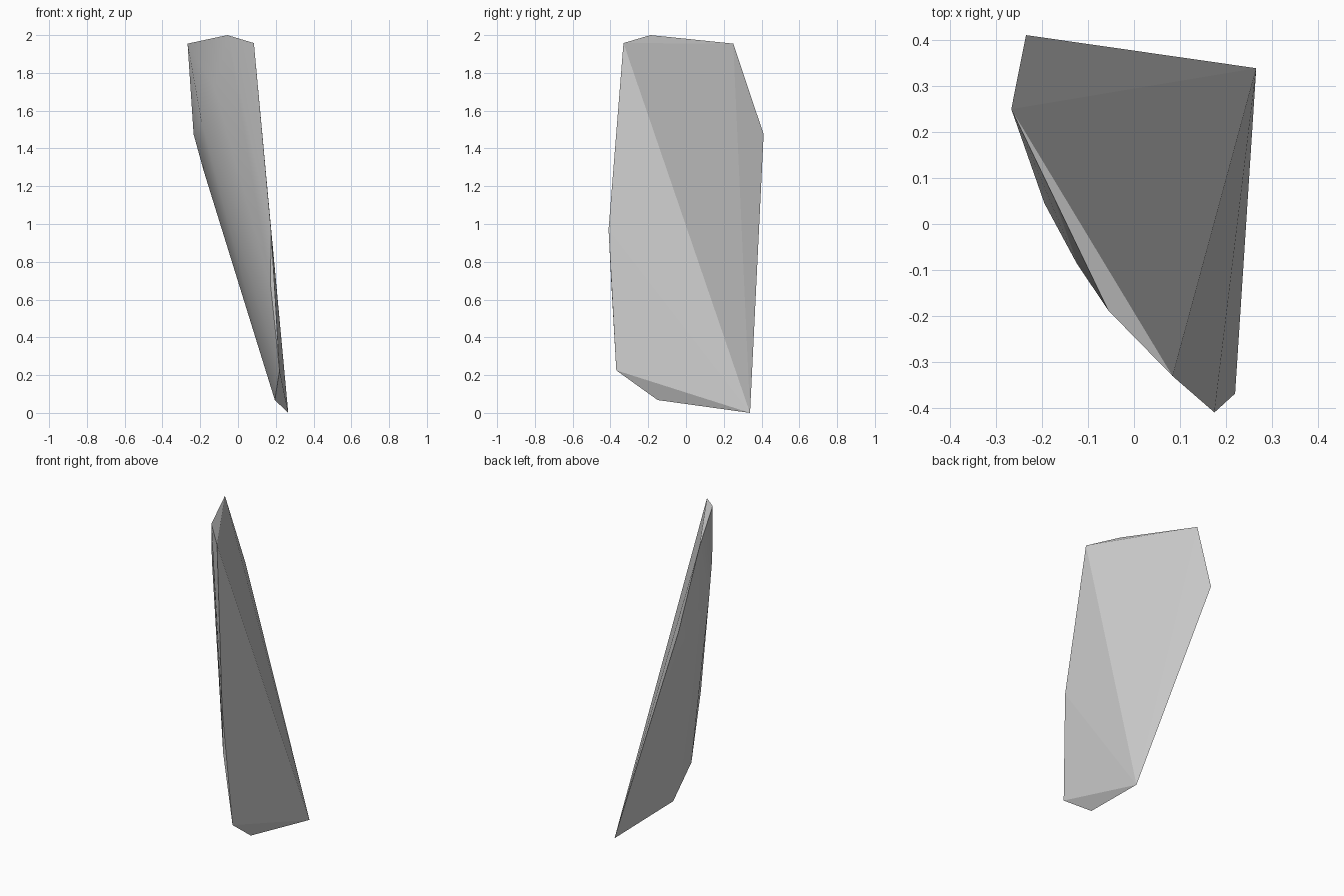
import bpy, bmesh
from math import radians

cube = bpy.data.objects.get("Cube")
if cube:
    bpy.data.objects.remove(cube, do_unlink=True)

# Plain grey stone
grey = bpy.data.materials.new("stone_grey")
grey.use_nodes = True
colour = (0.6, 0.6, 0.6, 1)
grey.diffuse_color = colour
grey.node_tree.nodes["Principled BSDF"].inputs["Base Color"].default_value = colour

# Corners of the shard, by edge
top_rim = [(0.084, -0.331, 1.958), (-0.056, -0.188, 2.0), (-0.267, 0.25, 1.955)]
back_edge = [(-0.235, 0.411, 1.475), (-0.183, 0.35, 1.286), (0.266, 0.339, 0.0)]
lower_rim = [(0.195, -0.15, 0.068), (0.22, -0.369, 0.225)]
front_edge = [(0.172, -0.395, 0.68), (0.175, -0.41, 0.97)]
outer_curve = [(-0.195, 0.045, 1.55), (-0.125, -0.085, 1.72)]

# Wrap the corners in a convex shell
bm = bmesh.new()
for point in top_rim + back_edge + lower_rim + front_edge + outer_curve:
    bm.verts.new(point)
hull = bmesh.ops.convex_hull(bm, input=bm.verts)
loose = {g for g in hull["geom_interior"] + hull["geom_unused"]
         if isinstance(g, bmesh.types.BMVert)}
bmesh.ops.delete(bm, geom=list(loose), context="VERTS")
bmesh.ops.recalc_face_normals(bm, faces=bm.faces)

mesh = bpy.data.meshes.new("stone_shard")
bm.to_mesh(mesh)
bm.free()
mesh.materials.append(grey)
shard = bpy.data.objects.new("stone_shard", mesh)
bpy.context.collection.objects.link(shard)

# Smooth the curved outer side, keep the broken faces flat
bpy.context.view_layer.objects.active = shard
shard.select_set(True)
bpy.ops.object.shade_smooth_by_angle(angle=radians(30))
for face in mesh.polygons:
    face.use_smooth = face.normal.x < 0
